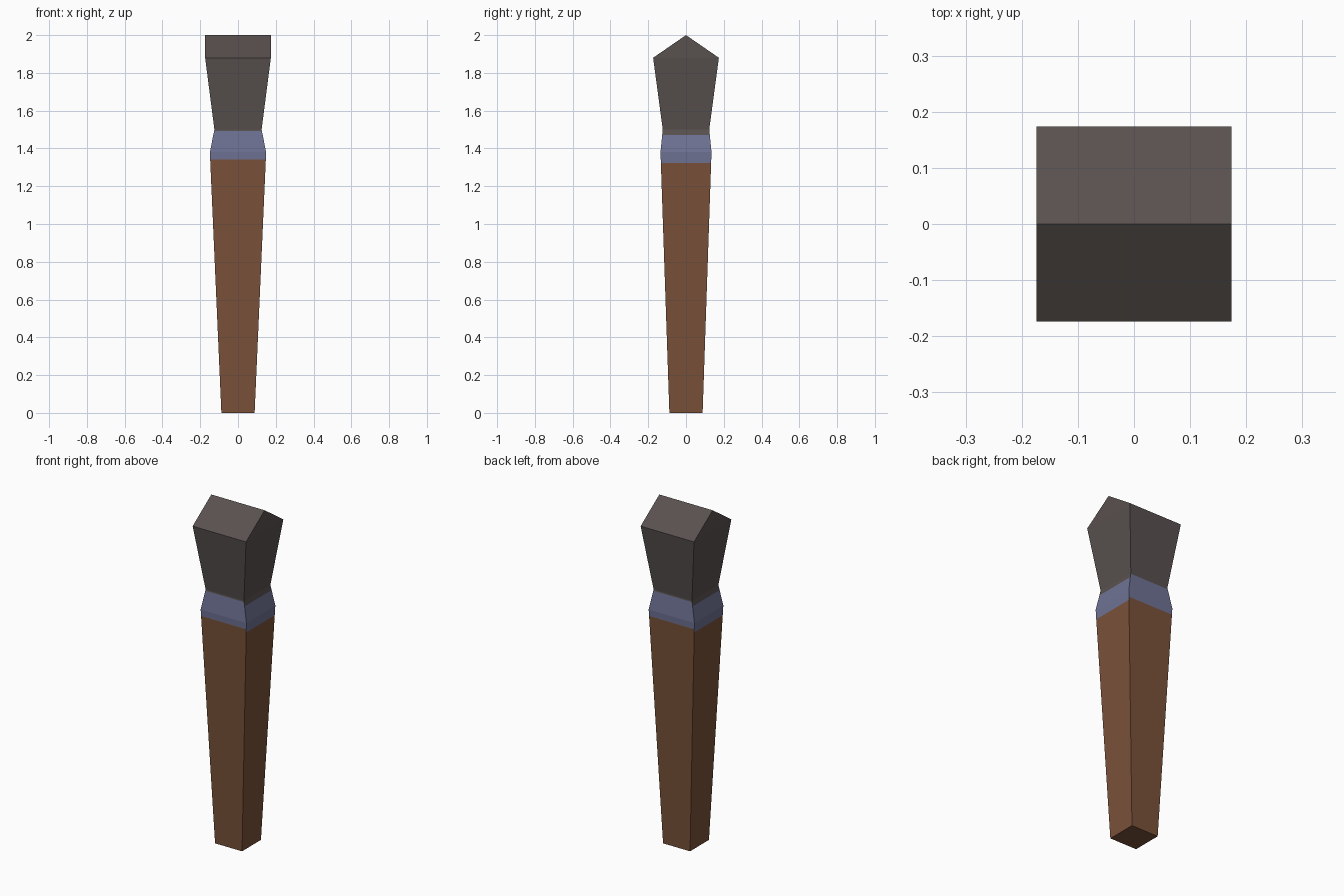
import bpy, bmesh

cube = bpy.data.objects.get("Cube")
if cube:
    bpy.data.objects.remove(cube)


def make_material(name, srgb):
    rgb = [((c / 255 + 0.055) / 1.055) ** 2.4 for c in srgb]
    mat = bpy.data.materials.new(name)
    mat.use_nodes = True
    mat.diffuse_color = (*rgb, 1)
    bsdf = mat.node_tree.nodes["Principled BSDF"]
    bsdf.inputs["Base Color"].default_value = (*rgb, 1)
    bsdf.inputs["Roughness"].default_value = 0.9
    return mat


materials = [
    make_material("brown wood", (122, 82, 58)),
    make_material("blue grey metal", (111, 115, 148)),
    make_material("dark bristle", (89, 81, 79)),
]

# Rectangular sections from foot to shoulder: height, half width, half depth
sections = [
    (0.0, 0.088, 0.088),
    (1.38, 0.149, 0.135),
    (1.50, 0.125, 0.123),
    (1.88, 0.174, 0.174),
]
corners = [(-1, -1), (1, -1), (1, 1), (-1, 1)]

bm = bmesh.new()
rings = [[bm.verts.new((sx * w, sy * d, z)) for sx, sy in corners]
         for z, w, d in sections]

# Closed foot and four-sided body
bm.faces.new(rings[0][::-1])
for low, high in zip(rings, rings[1:]):
    for i in range(4):
        j = (i + 1) % 4
        bm.faces.new((low[i], low[j], high[j], high[i]))

# Ridged bristle tip, running left to right
a, b, c, d = rings[-1]
ridge_r, ridge_l = [bm.verts.new((s * 0.174, 0, 2.0)) for s in (-1, 1)]
bm.faces.new((a, b, ridge_l, ridge_r))
bm.faces.new((c, d, ridge_r, ridge_l))
bm.faces.new((b, c, ridge_l))
bm.faces.new((d, a, ridge_r))

# Cut the band edges, which sit slightly lower on the two side faces
FRONT_BAND = (1.342, 1.493)
SIDE_BAND = (1.323, 1.470)
for z in FRONT_BAND + SIDE_BAND:
    bmesh.ops.bisect_plane(bm, geom=bm.verts[:] + bm.edges[:] + bm.faces[:],
                           plane_co=(0, 0, z), plane_no=(0, 0, 1))
bmesh.ops.recalc_face_normals(bm, faces=bm.faces)

# Colour by height: handle, metal band, bristles
for face in bm.faces:
    face.normal_update()
    side = abs(face.normal.x) > abs(face.normal.y)
    height = face.calc_center_median().z
    face.material_index = sum(height > z for z in (SIDE_BAND if side else FRONT_BAND))

mesh = bpy.data.meshes.new("brush")
bm.to_mesh(mesh)
bm.free()
for mat in materials:
    mesh.materials.append(mat)
brush = bpy.data.objects.new("brush", mesh)
bpy.context.scene.collection.objects.link(brush)
